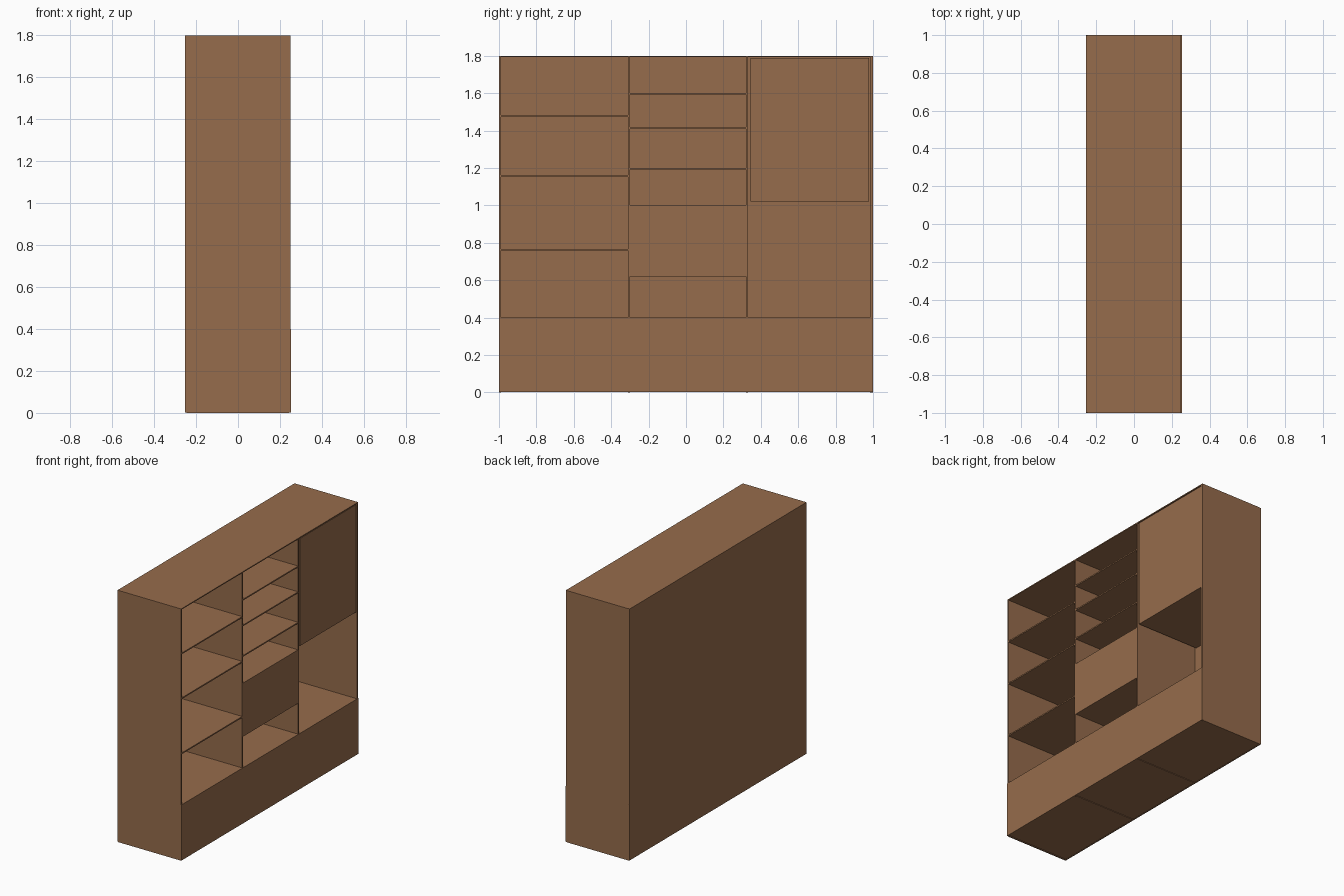
import bpy
import bmesh
from mathutils import Matrix, Vector

if "Cube" in bpy.data.objects:
    bpy.data.objects.remove(bpy.data.objects["Cube"])

wood = bpy.data.materials.new("brown wood")
wood.diffuse_color = (0.305, 0.150, 0.072, 1)
wood.use_nodes = True
wood.node_tree.nodes["Principled BSDF"].inputs["Base Color"].default_value = wood.diffuse_color


def box(name, x, y, z):
    """Axis-aligned board given as (min, max) ranges."""
    lo, hi = Vector((x[0], y[0], z[0])), Vector((x[1], y[1], z[1]))
    bm = bmesh.new()
    bmesh.ops.create_cube(bm, size=1, matrix=Matrix.Translation((lo + hi) / 2) @ Matrix.Diagonal((*(hi - lo), 1)))
    mesh = bpy.data.meshes.new(name)
    bm.to_mesh(mesh)
    bm.free()
    mesh.materials.append(wood)
    ob = bpy.data.objects.new(name, mesh)
    bpy.context.collection.objects.link(ob)
    return ob


BACK, FRONT, BASE_FRONT = -0.253, 0.25, 0.253
INNER = -0.245                      # front side of the back panel
BASE, TOP, T = 0.40, 1.80, 0.01
DIV = [(-0.31, -0.30), (0.322, 0.332)]
BAYS = [(-0.99, -0.31), (-0.30, 0.322), (0.332, 0.985)]

# closed base cabinet: front, back, ends, dividers, raised floor and lid
box("base_front", (BASE_FRONT - T, BASE_FRONT), (-1, 1), (0.002, BASE))
box("base_back", (BACK, INNER), (-1, 1), (0.002, BASE))
box("base_lid", (INNER, BASE_FRONT - T), (-0.99, 0.985), (BASE - T, BASE))
ends = [(-1, -0.99), (0.985, 1)]
for i, y in enumerate(ends + DIV):
    box(f"base_upright_{i + 1}", (INNER, BASE_FRONT - T), y, (0, BASE if i < 2 else BASE - T))
for i, y in enumerate(BAYS):
    box(f"base_floor_{i + 1}", (INNER, BASE_FRONT - T), y, (0.004, 0.004 + T))

# upper carcass
box("back_panel", (BACK, INNER), (-0.998, 0.998), (BASE, TOP))
for i, y in enumerate(ends):
    box(f"side_panel_{i + 1}", (INNER, FRONT), y, (BASE, TOP))
box("top_panel", (INNER, FRONT), (-0.99, 0.985), (TOP - 0.007, TOP))
for i, y in enumerate(DIV):
    box(f"divider_{i + 1}", (INNER, FRONT), y, (BASE, TOP - 0.007))

# open shelves of the left and middle bays (heights of the upper faces)
for name, y, heights in (("left", BAYS[0], (0.768, 1.162, 1.482)),
                         ("middle", BAYS[1], (1.20, 1.418, 1.602))):
    for i, z in enumerate(heights):
        box(f"{name}_shelf_{i + 1}", (INNER, FRONT), y, (z - 0.009, z))

# closed compartments: flush one in the middle, hanging cupboard on the right
box("middle_drawer", (INNER, FRONT), BAYS[1], (0.62, 1.003))
box("right_cupboard", (INNER, FRONT - 0.003), (0.346, 0.979), (1.02, 1.788))
